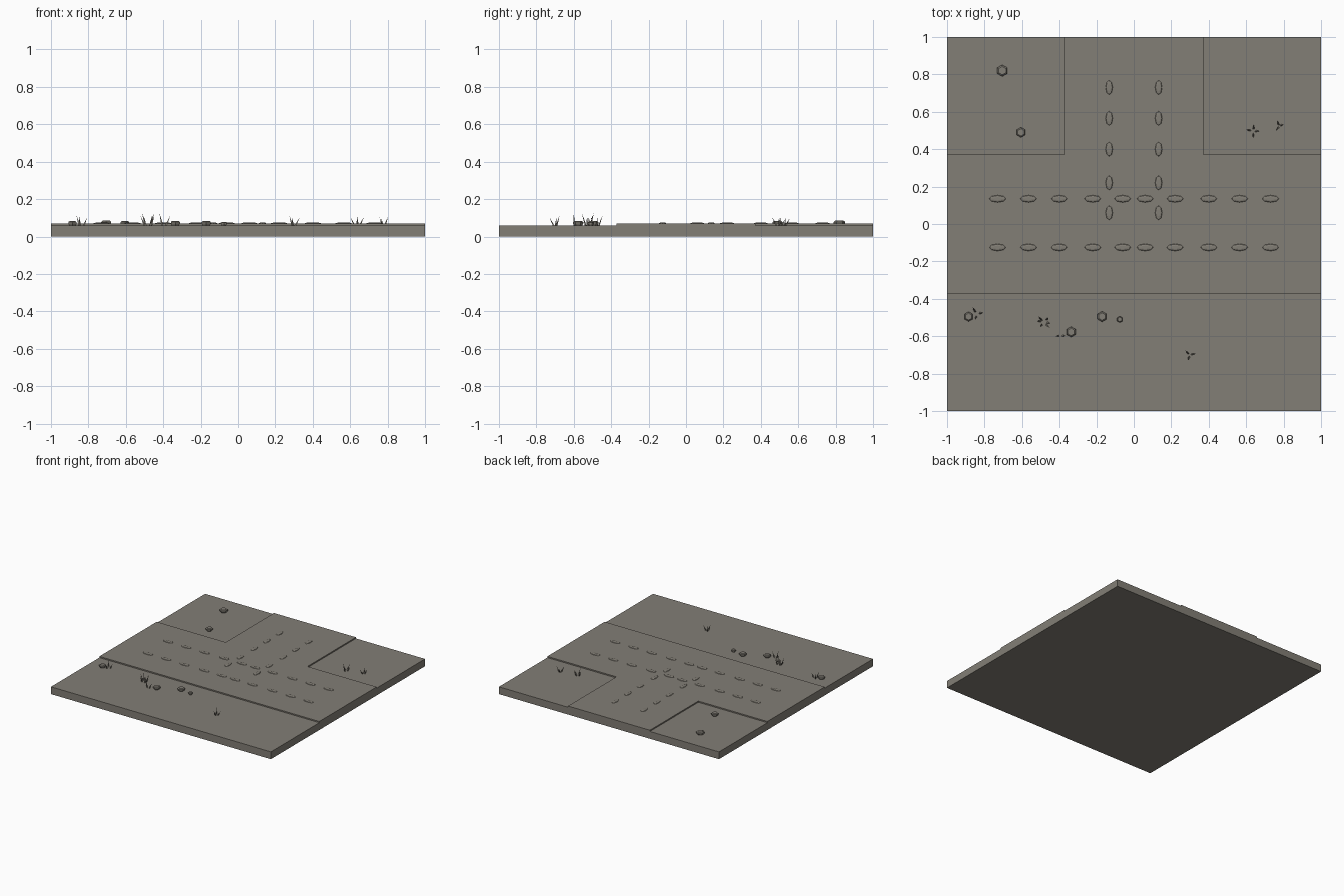
import bpy, bmesh, math, random
from mathutils import Vector

if "Cube" in bpy.data.objects:
    bpy.data.objects.remove(bpy.data.objects["Cube"])

random.seed(4)
GROUND, ROAD = 0.06, 0.07

mat = bpy.data.materials.new("dusty grey brown")
mat.diffuse_color = (0.225, 0.21, 0.18, 1)
mat.use_nodes = True
mat.node_tree.nodes["Principled BSDF"].inputs["Base Color"].default_value = mat.diffuse_color


def finish(name, bm):
    bmesh.ops.recalc_face_normals(bm, faces=bm.faces[:])
    me = bpy.data.meshes.new(name)
    bm.to_mesh(me)
    bm.free()
    me.materials.append(mat)
    ob = bpy.data.objects.new(name, me)
    bpy.context.collection.objects.link(ob)


def extrude(bm, outline, z0, z1):
    """Prism from a flat outline."""
    loft(bm, [[(x, y, z) for x, y in outline] for z in (z0, z1)])


def loft(bm, rings):
    """Closed skin through rings of equal point count."""
    rows = [[bm.verts.new(p) for p in r] for r in rings]
    n = len(rows[0])
    for a, b in zip(rows, rows[1:]):
        for i in range(n):
            bm.faces.new((a[i], a[(i + 1) % n], b[(i + 1) % n], b[i]))
    bm.faces.new(rows[0][::-1])
    bm.faces.new(rows[-1])


def oval(x, y, z, rx, ry, n):
    return [(x + rx * math.sin(2 * math.pi * i / n),
             y + ry * math.cos(2 * math.pi * i / n), z) for i in range(n)]


# Square base
bm = bmesh.new()
extrude(bm, [(-1, -1), (1, -1), (1, 1), (-1, 1)], 0, GROUND)
finish("ground_base", bm)

# Raised T-shaped road
w = 0.372
bm = bmesh.new()
extrude(bm, [(-1, -w), (1, -w), (1, w), (w, w), (w, 1), (-w, 1), (-w, w), (-1, w)],
        GROUND, ROAD)
finish("dirt_road", bm)

# Low dirt lumps along the wheel tracks
bm = bmesh.new()


def lump(x, y, rx, ry):
    loft(bm, [oval(x, y, ROAD - 0.001, rx, ry, 8),
              oval(x, y, ROAD + 0.003, rx * 0.85, ry * 0.85, 8),
              oval(x, y, ROAD + 0.005, rx * 0.45, ry * 0.45, 8)])


steps = (0.06, 0.22, 0.40, 0.565, 0.73)
for d in steps:
    for s in (-1, 1):
        lump(s * d, 0.135, 0.046, 0.02)
        lump(s * d, -0.125, 0.046, 0.02)
        lump(s * 0.132, d, 0.02, 0.04)
finish("wheel_track_lumps", bm)

# Hexagonal pebbles
bm = bmesh.new()
for x, y, r in [(-0.705, 0.82, 0.031), (-0.605, 0.49, 0.027), (-0.885, -0.495, 0.026),
                (-0.335, -0.577, 0.028), (-0.17, -0.495, 0.028), (-0.075, -0.51, 0.017)]:
    h = 0.012 + 0.4 * r
    loft(bm, [oval(x, y, GROUND - 0.002, r * 0.75, r * 0.75, 6),
              oval(x, y, GROUND + h * 0.4, r, r, 6),
              oval(x, y, GROUND + h * 0.75, r, r, 6),
              oval(x, y, GROUND + h, r * 0.72, r * 0.72, 6)])
finish("pebbles", bm)

# Grass tufts: (x, y, spread, blades, height)
bm = bmesh.new()
for x, y, spread, count, height in [
        (-0.482, -0.525, 0.026, 6, 0.07), (-0.84, -0.48, 0.022, 3, 0.055),
        (-0.395, -0.60, 0.014, 2, 0.07), (0.298, -0.70, 0.014, 3, 0.055),
        (0.637, 0.495, 0.02, 4, 0.06), (0.777, 0.525, 0.012, 3, 0.055)]:
    for i in range(count):
        a = 2 * math.pi * i / count + random.uniform(-0.3, 0.3)
        d = Vector((math.cos(a), math.sin(a), 0))
        base = Vector((x, y, GROUND)) + d * spread * 0.7
        tip = base + d * random.uniform(0.015, 0.03)
        tip.z += height * random.uniform(0.65, 1.0)
        ring = [bm.verts.new(Vector(p)) for p in
                oval(base.x, base.y, GROUND - 0.001, 0.006, 0.006, 3)]
        top = bm.verts.new(tip)
        for k in range(3):
            bm.faces.new((ring[k], ring[(k + 1) % 3], top))
        bm.faces.new(ring[::-1])
finish("grass_tufts", bm)
